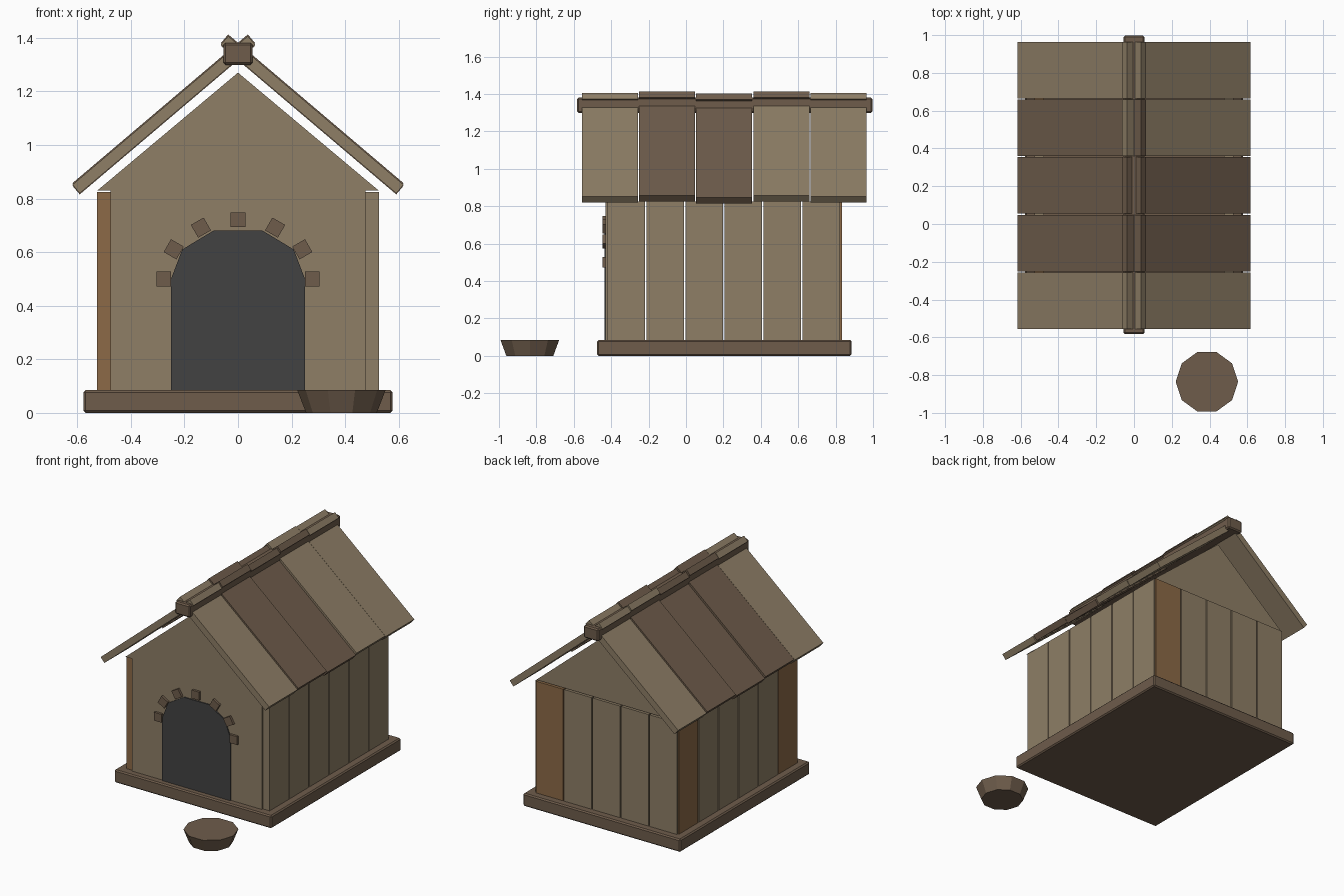
import bpy, bmesh, math
from mathutils import Vector

old = bpy.data.objects.get("Cube")
if old:
    bpy.data.objects.remove(old)


def material(name, rgb):
    # sRGB bytes to linear
    lin = [((c / 255 + 0.055) / 1.055) ** 2.4 for c in rgb]
    m = bpy.data.materials.new(name)
    m.use_nodes = True
    m.diffuse_color = (*lin, 1)
    m.node_tree.nodes["Principled BSDF"].inputs["Base Color"].default_value = (*lin, 1)
    return m


TAN = material("tan wood", (142, 126, 102))
BROWN = material("brown wood", (110, 92, 75))
ORANGE = material("orange wood", (140, 106, 71))
DARK = material("dark opening", (66, 66, 66))


def finish(name, bm, mat):
    bmesh.ops.recalc_face_normals(bm, faces=bm.faces)
    mesh = bpy.data.meshes.new(name)
    bm.to_mesh(mesh)
    bm.free()
    mesh.materials.append(mat)
    ob = bpy.data.objects.new(name, mesh)
    bpy.context.collection.objects.link(ob)
    return ob


def box(name, centre, size, mat, tilt=0, bevel=0):
    """Box turned about the y axis, with optional chamfered edges."""
    bm = bmesh.new()
    bmesh.ops.create_cube(bm, size=1)
    bmesh.ops.scale(bm, vec=size, verts=bm.verts)
    if bevel:
        bmesh.ops.bevel(bm, geom=bm.edges[:], offset=bevel, segments=1, affect='EDGES')
    ob = finish(name, bm, mat)
    ob.location = centre
    ob.rotation_euler.y = tilt
    return ob


def panel(name, half_outline, y0, y1, mat):
    """Plate facing front; the right half outline is mirrored to the left."""
    left = [(-x, z) for x, z in reversed(half_outline) if x > 0]
    bm = bmesh.new()
    face = bm.faces.new([bm.verts.new((x, y0, z)) for x, z in half_outline + left])
    grown = bmesh.ops.extrude_face_region(bm, geom=[face])["geom"]
    bmesh.ops.translate(bm, vec=(0, y1 - y0, 0),
                        verts=[v for v in grown if isinstance(v, bmesh.types.BMVert)])
    return finish(name, bm, mat)


# Floor slab
box("floor_base", (0, 0.205, 0.0425), (1.154, 1.36, 0.085), BROWN, bevel=0.008)

# Side wall planks
PITCH, WIDTH, TOP = 0.2085, 0.201, 0.825
wall_h = TOP - 0.075
wall_z = 0.075 + wall_h / 2
for side, label in ((1, "left"), (-1, "right")):
    for i in range(6):
        mat = ORANGE if side < 0 and i in (0, 5) else TAN
        y = -0.319 + i * PITCH
        box(f"{label}_wall_plank_{i + 1}", (side * 0.501, y, wall_z),
            (0.05, WIDTH, wall_h), mat)

# Back wall planks and gable
for i in range(5):
    box(f"back_wall_plank_{i + 1}", ((i - 2) * PITCH, 0.81, wall_z),
        (WIDTH, 0.05, wall_h), ORANGE if i == 4 else TAN)
panel("back_gable", [(0.52, 0.83), (0, 1.27)], 0.785, 0.825, TAN)

# Front wall with gable
panel("front_wall", [(0.476, 0.08), (0.476, 0.83), (0.525, 0.83), (0, 1.27)],
      -0.43, -0.39, TAN)

# Arched doorway and its stones
panel("doorway", [(0.25, 0.08), (0.25, 0.5), (0.208, 0.61), (0.092, 0.68)],
      -0.437, -0.429, DARK)
for i in range(7):
    a = math.radians(30 * i)
    box(f"door_stone_{i + 1}",
        (0.277 * math.cos(a), -0.437, 0.5 + 0.221 * math.sin(a)),
        (0.055, 0.018, 0.055), BROWN, tilt=-a)

# Roof planks crossing at the ridge
SLOPE = math.radians(40.3)
LIFT = (0, 0.006, -0.004, 0.006, 0)
BROWN_PLANKS = {1: (1, 2), -1: (1, 2, 3)}
for side, label in ((1, "left"), (-1, "right")):
    for i in range(5):
        mat = BROWN if i in BROWN_PLANKS[side] else TAN
        box(f"{label}_roof_plank_{i + 1}",
            (side * 0.277, -0.407 + i * 0.3055, 1.113 + LIFT[i]),
            (0.858, 0.299, 0.042), mat, tilt=side * SLOPE)

# Ridge beam
box("ridge_beam", (0, 0.207, 1.34), (0.11, 1.58, 0.082), BROWN, bevel=0.008)

# Food bowl
bm = bmesh.new()
bmesh.ops.create_cone(bm, cap_ends=True, segments=10, radius1=0.132,
                      radius2=0.165, depth=0.085)
bowl = finish("food_bowl", bm, BROWN)
bowl.location = Vector((0.386, -0.835, 0.0425))
bowl.rotation_euler.z = math.radians(90)
